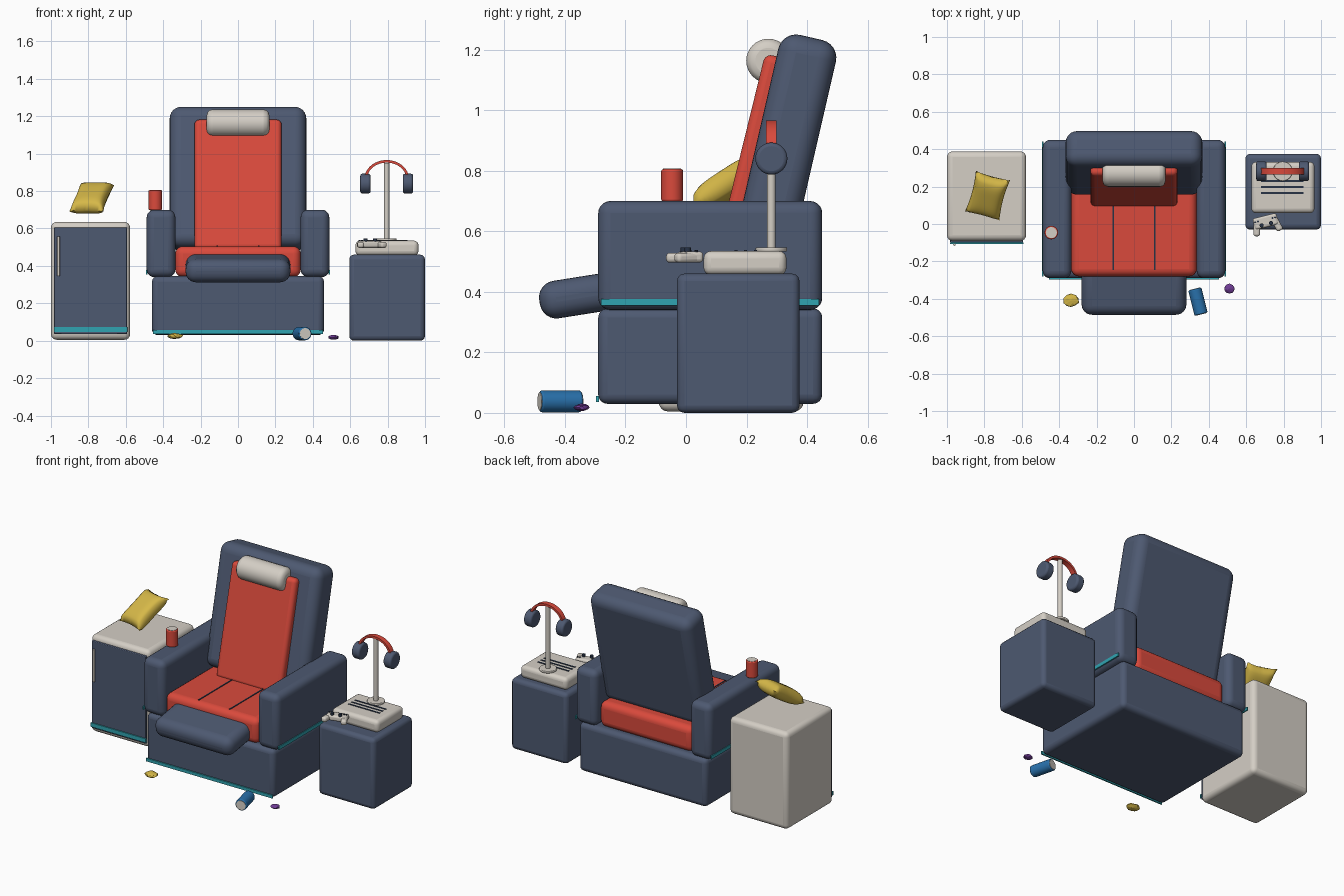
import bpy, bmesh, math, random
from mathutils import Matrix, Vector

if "Cube" in bpy.data.objects:
    bpy.data.objects.remove(bpy.data.objects["Cube"])

random.seed(3)

def mat(name, c):
    m = bpy.data.materials.new(name)
    m.diffuse_color = (*c, 1)
    m.use_nodes = True
    m.node_tree.nodes["Principled BSDF"].inputs["Base Color"].default_value = m.diffuse_color
    return m

NAVY = mat("navy", (0.075, 0.1, 0.165))
DARK = mat("dark_navy", (0.02, 0.032, 0.06))
RED = mat("red", (0.70, 0.068, 0.045))
WHITE = mat("off_white", (0.66, 0.62, 0.56))
YELLOW = mat("yellow", (0.67, 0.48, 0.065))
TEAL = mat("teal", (0.03, 0.37, 0.44))
BLUE = mat("blue", (0.022, 0.165, 0.41))
PURPLE = mat("purple", (0.16, 0.045, 0.30))

def finish(name, bm, m, smooth=35, bevel=0, segs=4):
    bmesh.ops.recalc_face_normals(bm, faces=bm.faces)
    me = bpy.data.meshes.new(name)
    bm.to_mesh(me)
    bm.free()
    o = bpy.data.objects.new(name, me)
    bpy.context.collection.objects.link(o)
    me.materials.append(m)
    if bevel:
        b = o.modifiers.new("bevel", 'BEVEL')
        b.width, b.segments, b.limit_method = bevel, segs, 'ANGLE'
    if smooth:
        bpy.ops.object.select_all(action='DESELECT')
        o.select_set(True)
        bpy.context.view_layer.objects.active = o
        bpy.ops.object.shade_smooth_by_angle(angle=math.radians(smooth))
    return o

def box(name, m, x, y, z, bevel=0, segs=4, rot=(0, 0, 0)):
    """Box from x, y, z ranges, rotated about its centre (degrees)."""
    bm = bmesh.new()
    bmesh.ops.create_cube(bm, size=1)
    bmesh.ops.scale(bm, vec=[r[1] - r[0] for r in (x, y, z)], verts=bm.verts)
    o = finish(name, bm, m, bevel=bevel, segs=segs)
    o.location = [(r[0] + r[1]) / 2 for r in (x, y, z)]
    o.rotation_euler = [math.radians(a) for a in rot]
    return o

def slab(name, m, c, s, tilt, bevel):
    return box(name, m, *[(a - b / 2, a + b / 2) for a, b in zip(c, s)], bevel, 6, (tilt, 0, 0))

def cyl(name, m, c, r, h, rot=(0, 0, 0), bevel=0, n=32, cap=None):
    bm = bmesh.new()
    bmesh.ops.create_cone(bm, cap_ends=True, segments=n, radius1=r, radius2=r, depth=h)
    o = finish(name, bm, m, bevel=bevel, segs=3)
    o.location = c
    o.rotation_euler = [math.radians(a) for a in rot]
    return o

def can(name, m, c, r, h, rot=(0, 0, 0)):
    # body with a pale lid plate on each end
    cyl(name, m, c, r, h, rot, 0.006)
    o = bpy.data.objects[name]
    axis = o.rotation_euler.to_matrix() @ Vector((0, 0, 1))
    for i, s in enumerate((-1, 1)):
        cyl(f"{name}_lid_{i}", WHITE, Vector(c) + axis * s * h / 2, r * 0.82, 0.004, rot)

# --- recliner ---
box("chair_base", NAVY, (-0.46, 0.46), (-0.29, 0.45), (0.03, 0.345), 0.03)
box("base_trim", TEAL, (-0.455, 0.455), (-0.297, -0.288), (0.036, 0.056))
for s, side in ((-1, "left"), (1, "right")):
    box(side + "_arm", NAVY, sorted((s * 0.335, s * 0.488)), (-0.29, 0.45), (0.34, 0.70), 0.04, 5)
    box(side + "_arm_trim", TEAL, sorted((s * 0.484, s * 0.492)), (-0.28, 0.44), (0.355, 0.377))
    box(side + "_seat_seam", DARK, (s * 0.112 - 0.004, s * 0.112 + 0.004), (-0.245, 0.15), (0.50, 0.508))
box("seat", RED, (-0.335, 0.335), (-0.28, 0.42), (0.34, 0.505), 0.04, 5)
slab("backrest", NAVY, (0, 0.327, 0.865), (0.73, 0.195, 0.77), -13, 0.06)
slab("back_cushion", RED, (0, 0.208, 0.832), (0.465, 0.065, 0.715), -13.8, 0.025)
slab("footrest", NAVY, (0, -0.343, 0.388), (0.56, 0.285, 0.125), 9, 0.055)
cyl("headrest", WHITE, (0, 0.272, 1.163), 0.073, 0.335, (0, 90, 0), 0.03)
can("red_can", RED, (-0.442, -0.046, 0.752), 0.036, 0.106)

# --- small fridge ---
box("fridge_body", WHITE, (-1.0, -0.577), (-0.09, 0.388), (0.005, 0.635), 0.03, 4)
box("fridge_door", NAVY, (-0.983, -0.593), (-0.1, -0.085), (0.035, 0.605), 0.004, 2)
box("fridge_trim", TEAL, (-0.985, -0.59), (-0.107, -0.098), (0.046, 0.072))
cyl("fridge_handle", WHITE, (-0.96, -0.11, 0.452), 0.007, 0.21, n=12)

# snack bag: two puffed grids with pinched corners
def snack_bag():
    bm = bmesh.new()
    n = 16
    for s in (-1, 1):
        rows = []
        for j in range(n + 1):
            v = 2 * j / n - 1
            row = []
            for i in range(n + 1):
                u = 2 * i / n - 1
                row.append(bm.verts.new((
                    0.095 * u * (1 - 0.1 * (1 - v * v)), 0.132 * v * (1 - 0.08 * (1 - u * u)),
                    s * (0.003 + 0.043 * ((1 - u ** 4) * (1 - v ** 4)) ** 0.5))))
            rows.append(row)
        for a, b in zip(rows, rows[1:]):
            for i in range(n):
                bm.faces.new((a[i], a[i + 1], b[i + 1], b[i]))
    bmesh.ops.remove_doubles(bm, verts=bm.verts, dist=0.0065)
    o = finish("snack_bag", bm, YELLOW, 60)
    o.matrix_world = (Matrix.Translation((-0.783, 0.15, 0.763)) @ Matrix.Rotation(math.radians(-15), 4, 'Z')
                      @ Matrix.Rotation(math.radians(32), 4, 'X'))
snack_bag()

# --- side table with console ---
box("side_table", NAVY, (0.595, 1.0), (-0.03, 0.375), (0.0, 0.46), 0.025, 3)
box("console", WHITE, (0.628, 0.965), (0.058, 0.332), (0.455, 0.535), 0.025, 4)
for i, y in enumerate((0.165, 0.197, 0.23)):
    box(f"console_slot_{i}", DARK, (0.68, 0.905), (y - 0.005, y + 0.005), (0.531, 0.538))

# headphone stand and headphones
HX, HY = 0.795, 0.282
cyl("stand_foot", WHITE, (HX, HY, 0.54), 0.052, 0.014, bevel=0.004)
cyl("stand_pole", WHITE, (HX, HY, 0.745), 0.014, 0.41, n=20)
for s, side in ((-1, "left"), (1, "right")):
    cyl(side + "_ear_cup", NAVY, (HX + s * 0.114, HY, 0.84), 0.053, 0.055, (0, 90, 0), 0.012)

def headband():
    bm = bmesh.new()
    rings = []
    for i in range(25):
        a = math.pi * i / 24
        rings.append([bm.verts.new((HX + (0.112 + d) * math.cos(a), HY + y, 0.865 + (0.094 + d) * math.sin(a)))
                      for d, y in ((-0.007, -0.017), (0.007, -0.017), (0.007, 0.017), (-0.007, 0.017))])
    for a, b in zip(rings, rings[1:]):
        for k in range(4):
            bm.faces.new((a[k], a[(k + 1) % 4], b[(k + 1) % 4], b[k]))
    bm.faces.new(rings[0])
    bm.faces.new(rings[-1])
    finish("headband", bm, RED)
headband()

# game pad: body, grips, sticks and buttons placed in a turned local frame
PAD = Matrix.Translation((0.706, 0.005, 0.515)) @ Matrix.Rotation(math.radians(14), 4, 'Z')
def on_pad(o):
    o.matrix_world = PAD @ Matrix.LocRotScale(o.location, o.rotation_euler, None)
on_pad(box("pad_body", WHITE, (-0.065, 0.065), (-0.022, 0.04), (-0.018, 0.018), 0.012))
for s, side in ((-1, "left"), (1, "right")):
    on_pad(box(side + "_pad_grip", WHITE, (s * 0.055 - 0.018, s * 0.055 + 0.018), (-0.058, 0.025),
               (-0.019, 0.014), 0.013, rot=(0, 0, s * 14)))
    on_pad(cyl(side + "_pad_stick", DARK, (s * 0.026, -0.006, 0.022), 0.011, 0.02, n=16))
    for k in range(2):
        on_pad(cyl(f"{side}_pad_button_{k}", DARK, (s * (0.04 + 0.014 * k), 0.018, 0.019), 0.005, 0.007, n=10))

# --- litter on the floor ---
can("blue_can", BLUE, (0.342, -0.415, 0.038), 0.036, 0.138, (90, 0, 14))

def crumb(name, m, c, r, h):
    bm = bmesh.new()
    bmesh.ops.create_icosphere(bm, subdivisions=2, radius=1)
    for v in bm.verts:
        k = random.uniform(0.88, 1.08)
        v.co = Vector((v.co.x * r * k, v.co.y * r * 0.85 * k, v.co.z * h * k))
    finish(name, bm, m, 0).location = c
crumb("yellow_wrapper", YELLOW, (-0.336, -0.41, 0.025), 0.042, 0.016)
crumb("purple_wrapper", PURPLE, (0.51, -0.345, 0.018), 0.03, 0.012)
